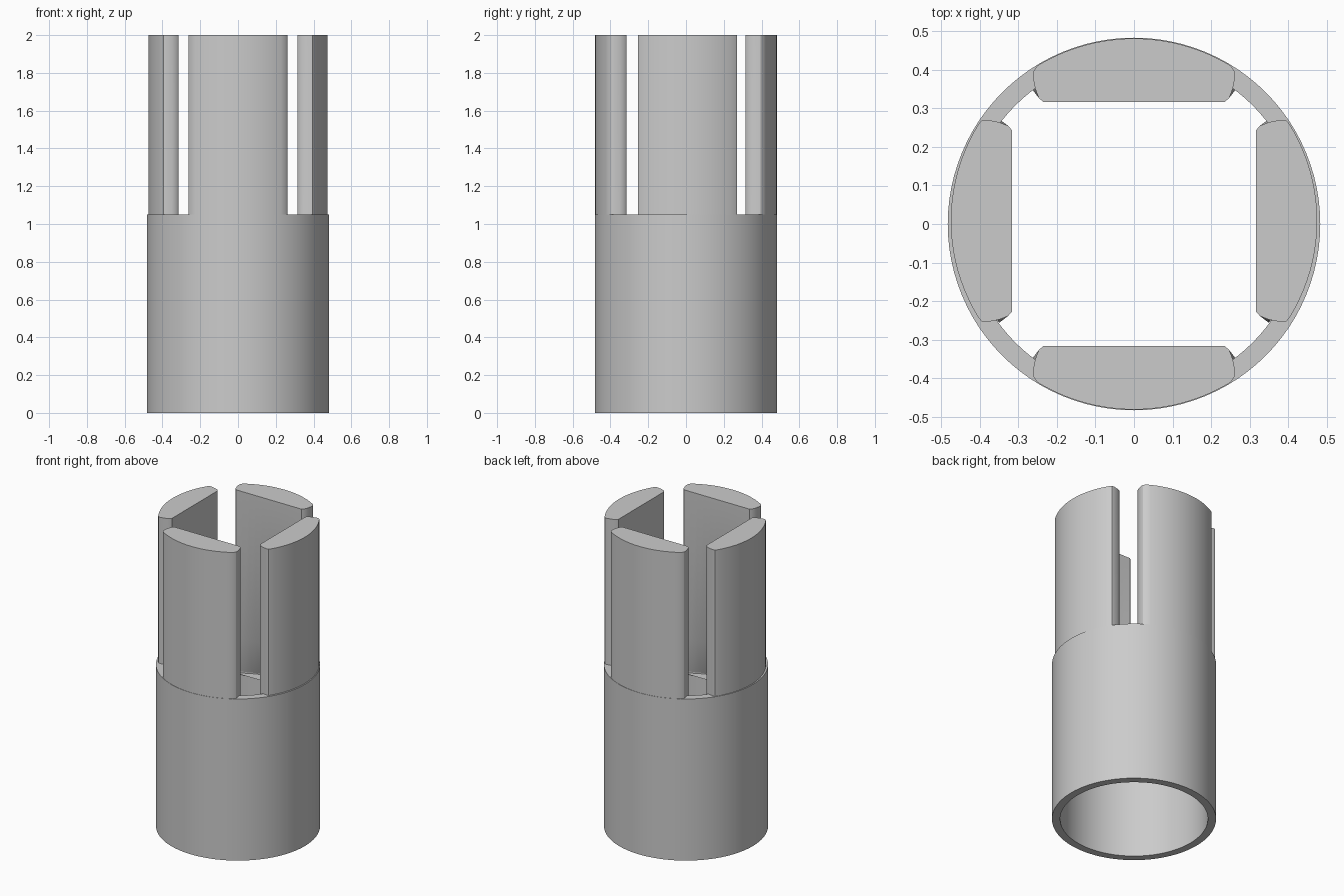
import bpy, bmesh
from math import sin, cos, pi, asin, hypot
from mathutils import Matrix

cube = bpy.data.objects.get("Cube")
if cube:
    bpy.data.objects.remove(cube, do_unlink=True)

OUTER, INNER = 0.483, 0.435      # sleeve radii
SLEEVE_TOP, TAPER_END, TOP = 1.05, 0.79, 2.0
FLAT = 0.316                     # distance of the flat prong face from the axis

grey = bpy.data.materials.new("plain grey")
grey.use_nodes = True
colour = (0.6, 0.6, 0.6, 1)
grey.diffuse_color = colour
grey.node_tree.nodes["Principled BSDF"].inputs["Base Color"].default_value = colour


def finish(bm, name):
    bmesh.ops.recalc_face_normals(bm, faces=bm.faces)
    mesh = bpy.data.meshes.new(name)
    bm.to_mesh(mesh)
    bm.free()
    obj = bpy.data.objects.new(name, mesh)
    mesh.materials.append(grey)
    bpy.context.collection.objects.link(obj)
    bpy.ops.object.select_all(action='DESELECT')
    obj.select_set(True)
    bpy.context.view_layer.objects.active = obj
    bpy.ops.object.shade_smooth_by_angle(angle=pi / 6)
    return obj


def bridge(bm, lower, upper):
    n = len(lower)
    for i in range(n):
        j = (i + 1) % n
        bm.faces.new((lower[i], lower[j], upper[j], upper[i]))


# Hollow sleeve: four rings joined into a closed tube
def make_sleeve(segments=96):
    bm = bmesh.new()
    rings = []
    for r, z in ((OUTER, 0), (OUTER, SLEEVE_TOP), (INNER, SLEEVE_TOP), (INNER, 0)):
        rings.append([bm.verts.new((r * cos(2 * pi * i / segments),
                                    r * sin(2 * pi * i / segments), z))
                      for i in range(segments)])
    for k in range(4):
        bridge(bm, rings[k], rings[(k + 1) % 4])
    finish(bm, "sleeve")


# Prong outline, centred on the -y side: curved back, rounded flanks, flat inside
def prong_outline(radius, steps=20):
    half = asin(0.25 / radius)
    arc = [(radius * sin(a), -radius * cos(a))
           for a in (half * (2 * i / steps - 1) for i in range(steps + 1))]
    flank = [(0.261, -0.395), (0.262, -0.38), (0.256, -0.35),
             (0.247, -0.327), (0.235, -FLAT)]
    inside = [(0.235 - 0.047 * i, -FLAT) for i in range(1, 10)]
    return arc + flank + inside + [(-x, y) for x, y in reversed(flank)]


# Prong: straight above the sleeve, its inside tapering to the sleeve wall below
def make_prong(name, radius, angle, shift):
    bm = bmesh.new()
    outline = prong_outline(radius)
    wall = INNER + 0.003
    tapered = []
    for x, y in outline:
        grow = max(1, wall / hypot(x, y))
        tapered.append((x * grow, y * grow))
    levels = ((tapered, TAPER_END), (outline, SLEEVE_TOP), (outline, TOP))
    rings = [[bm.verts.new((x + shift, y, z)) for x, y in pts] for pts, z in levels]
    bridge(bm, rings[0], rings[1])
    bridge(bm, rings[1], rings[2])
    bm.faces.new(rings[0])
    bm.faces.new(rings[2])
    bmesh.ops.rotate(bm, cent=(0, 0, 0), matrix=Matrix.Rotation(angle, 3, 'Z'),
                     verts=bm.verts)
    finish(bm, name)


make_sleeve()
make_prong("front_prong", 0.481, 0, 0)
make_prong("back_prong", 0.481, pi, 0)
make_prong("left_prong", 0.475, pi / 2, 0.008)
make_prong("right_prong", 0.475, -pi / 2, -0.008)
